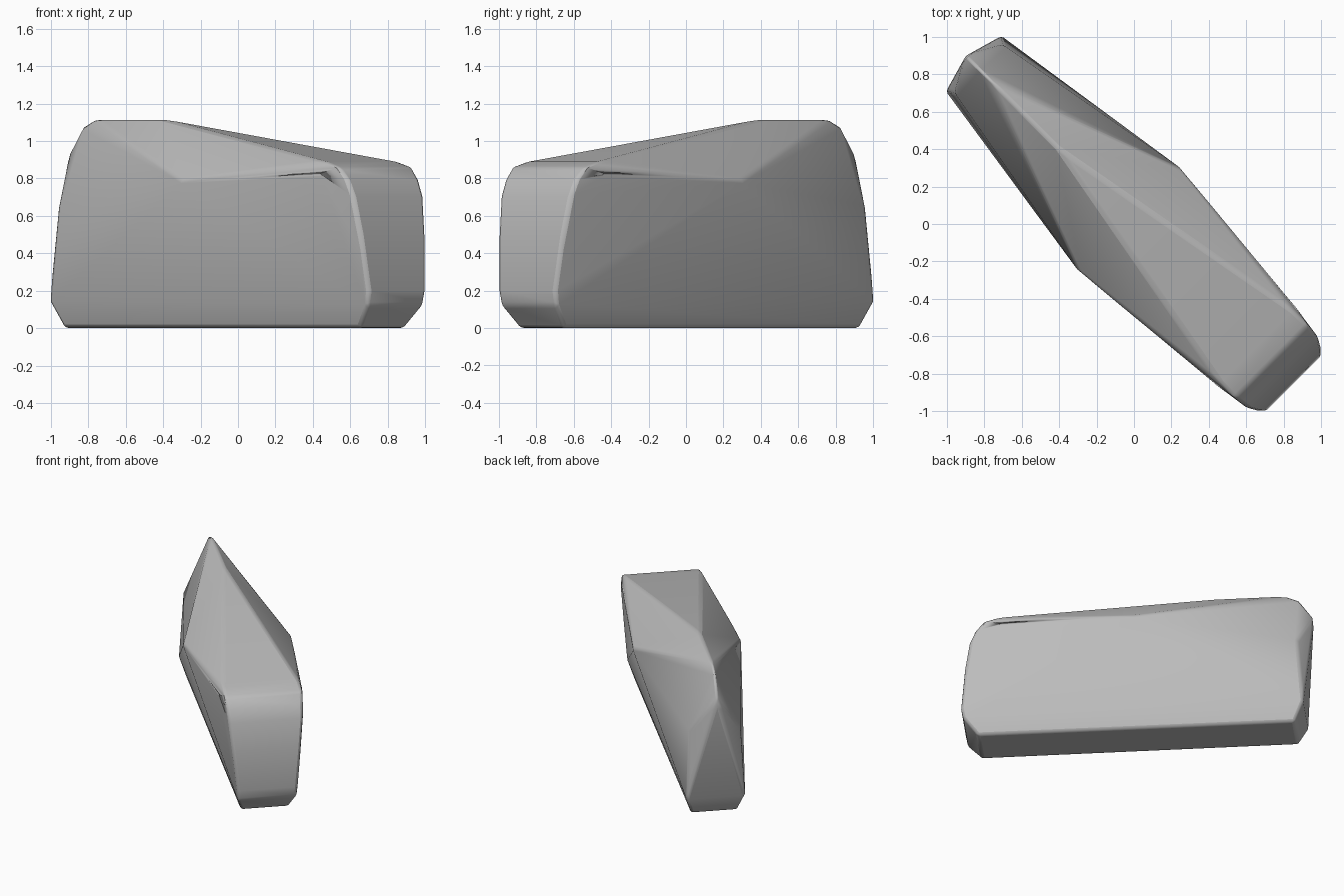
import bpy, bmesh, math

cube = bpy.data.objects.get("Cube")
if cube:
    bpy.data.objects.remove(cube, do_unlink=True)

stone = bpy.data.materials.new("stone_grey")
stone.use_nodes = True
grey = (0.5, 0.5, 0.5, 1)
stone.diffuse_color = grey
bsdf = stone.node_tree.nodes["Principled BSDF"]
bsdf.inputs["Base Color"].default_value = grey
bsdf.inputs["Roughness"].default_value = 0.9

# Corner points: distance along the slab, half width, height
ridge = [(-1.08, 0, 1.12), (-0.57, 0, 1.12), (-1.17, 0, 1.08), (-1.275, 0, 0.93)]
waist = [(-0.03, 0.39, 0.79)]
back_end = [(-1.17, 0.185, 0.65), (-1.215, 0.21, 0.14), (-1.15, 0.165, 0)]
front_end = [(0.9, 0.30, 0.83), (0.93, 0.275, 0.89), (1.04, 0.275, 0.86),
             (1.10, 0.27, 0.79), (1.14, 0.265, 0.70), (1.175, 0.245, 0.5),
             (1.205, 0.215, 0.2), (1.19, 0.21, 0.12), (1.09, 0.17, 0)]

# Mirrored convex hull, with flat facets merged
bm = bmesh.new()
for along, half, z in ridge + waist + back_end + front_end:
    for side in ((1, -1) if half else (1,)):
        bm.verts.new((along, side * half, z))
hull = bmesh.ops.convex_hull(bm, input=bm.verts)
loose = [v for v in bm.verts if not v.link_faces]
bmesh.ops.delete(bm, geom=loose, context='VERTS')
bmesh.ops.dissolve_limit(bm, angle_limit=math.radians(2), verts=bm.verts, edges=bm.edges)
bmesh.ops.recalc_face_normals(bm, faces=bm.faces)
mesh = bpy.data.meshes.new("boulder")
bm.to_mesh(mesh)
bm.free()
mesh.materials.append(stone)

boulder = bpy.data.objects.new("boulder", mesh)
bpy.context.collection.objects.link(boulder)
boulder.rotation_euler.z = math.radians(-45)

# Worn edges
bevel = boulder.modifiers.new("worn_edges", 'BEVEL')
bevel.width = 0.02
bevel.segments = 2
bevel.limit_method = 'ANGLE'
bevel.angle_limit = math.radians(25)

bpy.context.view_layer.objects.active = boulder
boulder.select_set(True)
bpy.ops.object.shade_smooth_by_angle(angle=math.radians(35))
